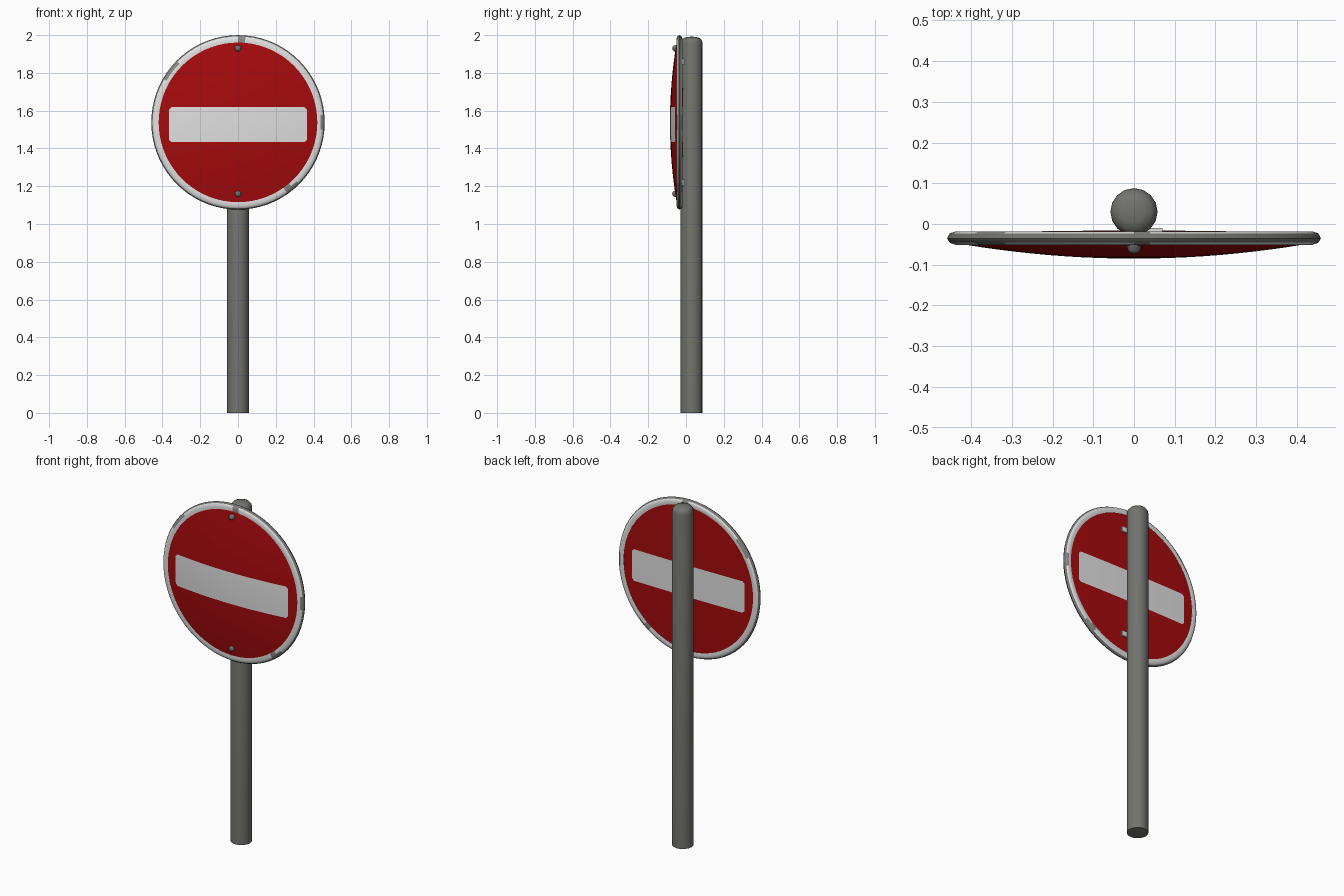
import bpy, bmesh, math

cube = bpy.data.objects.get("Cube")
if cube:
    bpy.data.objects.remove(cube, do_unlink=True)


def material(name, r, g, b):
    m = bpy.data.materials.new(name)
    m.use_nodes = True
    m.diffuse_color = (r, g, b, 1)
    bsdf = next(n for n in m.node_tree.nodes if n.type == 'BSDF_PRINCIPLED')
    bsdf.inputs["Base Color"].default_value = (r, g, b, 1)
    bsdf.inputs["Roughness"].default_value = 0.6
    return m


RED = material("sign red", 0.38, 0.003, 0.004)
WHITE = material("sign white", 0.76, 0.75, 0.75)
STEEL = material("galvanised grey", 0.17, 0.17, 0.157)
GRIME = material("worn rim grey", 0.25, 0.25, 0.24)

CENTRE_Z = 1.538
SEGMENTS = 72


def finish(name, bm, mats, angle=35):
    bmesh.ops.recalc_face_normals(bm, faces=bm.faces)
    mesh = bpy.data.meshes.new(name)
    bm.to_mesh(mesh)
    bm.free()
    for m in mats:
        mesh.materials.append(m)
    obj = bpy.data.objects.new(name, mesh)
    bpy.context.collection.objects.link(obj)
    bpy.ops.object.select_all(action='DESELECT')
    obj.select_set(True)
    bpy.context.view_layer.objects.active = obj
    bpy.ops.object.shade_smooth_by_angle(angle=math.radians(angle))
    return obj


def lathe(profile, steps, closed=False):
    """Spin (radius, height) points about the z axis."""
    bm = bmesh.new()
    verts = [bm.verts.new((r, 0, h)) for r, h in profile]
    pairs = list(zip(verts, verts[1:]))
    if closed:
        pairs.append((verts[-1], verts[0]))
    edges = [bm.edges.new(p) for p in pairs]
    bmesh.ops.spin(bm, geom=verts + edges, cent=(0, 0, 0), axis=(0, 0, 1),
                   angle=math.tau, steps=steps)
    bmesh.ops.remove_doubles(bm, verts=bm.verts, dist=1e-5)
    return bm


def face_forward(bm, z, stretch=1.0):
    """Turn the lathe axis to run along y and lift it to height z."""
    for v in bm.verts:
        x, y, h = v.co
        v.co = (x, h, y * stretch + z)


# Pole with rounded top
pole = lathe([(0, 0), (0.058, 0), (0.058, 1.955), (0.054, 1.972),
              (0.044, 1.984), (0.025, 1.99), (0, 1.992)], 16)
bmesh.ops.translate(pole, verts=pole.verts, vec=(0, 0.03, 0))
finish("pole", pole, [STEEL], 50)

# Rolled rim, grey on the outside edge and worn in places
rim = lathe([(0.420, -0.050), (0.438, -0.051), (0.452, -0.046), (0.459, -0.035),
             (0.452, -0.023), (0.438, -0.018), (0.420, -0.021)], SEGMENTS, True)
face_forward(rim, CENTRE_Z, 1.006)
worn = [(0, 5), (-51, 6), (87, 4), (143, 7)]
for f in rim.faces:
    c = f.calc_center_median()
    radius = math.hypot(c.x, c.z - CENTRE_Z)
    angle = math.degrees(math.atan2(c.z - CENTRE_Z, c.x))
    if radius > 0.452:
        f.material_index = 1
    elif radius > 0.43 and any(abs(angle - a) < w for a, w in worn):
        f.material_index = 2
finish("sign_rim", rim, [WHITE, STEEL, GRIME], 60)

# Plate with a domed front and a nearly flat back, white bar on both sides
BAR_X, BAR_Z, BAR_MID, CORNER = 0.364, 0.092, -0.012, 0.012
plate = lathe([(0.425 * i / 10, 0) for i in range(11)], SEGMENTS)
face_forward(plate, 0)


def everything():
    return plate.verts[:] + plate.edges[:] + plate.faces[:]


def cut(point, normal):
    bmesh.ops.bisect_plane(plate, geom=everything(), dist=1e-5,
                           plane_co=point, plane_no=normal)


for s in (-1, 1):
    cut((s * BAR_X, 0, 0), (1, 0, 0))
    cut((0, 0, BAR_MID + s * BAR_Z), (0, 0, 1))
    for t in (-1, 1):
        cut((s * (BAR_X - CORNER), 0, BAR_MID + t * BAR_Z), (s, 0, t))
for f in plate.faces:
    c = f.calc_center_median()
    dx, dz = abs(c.x), abs(c.z - BAR_MID)
    if dx < BAR_X and dz < BAR_Z and dx + dz < BAR_X + BAR_Z - CORNER:
        f.material_index = 1
copy = bmesh.ops.duplicate(plate, geom=everything())
back = {g for g in copy["geom"] if isinstance(g, bmesh.types.BMVert)}
for v in plate.verts:
    r2 = v.co.x ** 2 + v.co.z ** 2
    v.co.y = -0.016 - 0.035 * r2 if v in back else -0.085 + 0.2 * r2
    v.co.z = v.co.z * 1.006 + CENTRE_Z
outline = [e for e in plate.edges if e.is_boundary]
bmesh.ops.bridge_loops(plate, edges=outline)
finish("sign_plate", plate, [RED, WHITE])

# Bolt heads on the front
for label, z in (("upper", 1.93), ("lower", 1.16)):
    bolt = lathe([(0, -0.073), (0.009, -0.071), (0.015, -0.065), (0.018, -0.05),
                  (0, -0.05)], 12)
    face_forward(bolt, z)
    finish(label + "_bolt", bolt, [STEEL])

# Small pale clips beside the pole on the back
for label, z in (("upper", 1.86), ("lower", 1.22)):
    clip = bmesh.new()
    bmesh.ops.create_cube(clip, size=1)
    bmesh.ops.scale(clip, verts=clip.verts, vec=(0.04, 0.014, 0.03))
    bmesh.ops.translate(clip, verts=clip.verts, vec=(0.05, -0.017, z))
    finish(label + "_clip", clip, [WHITE])
